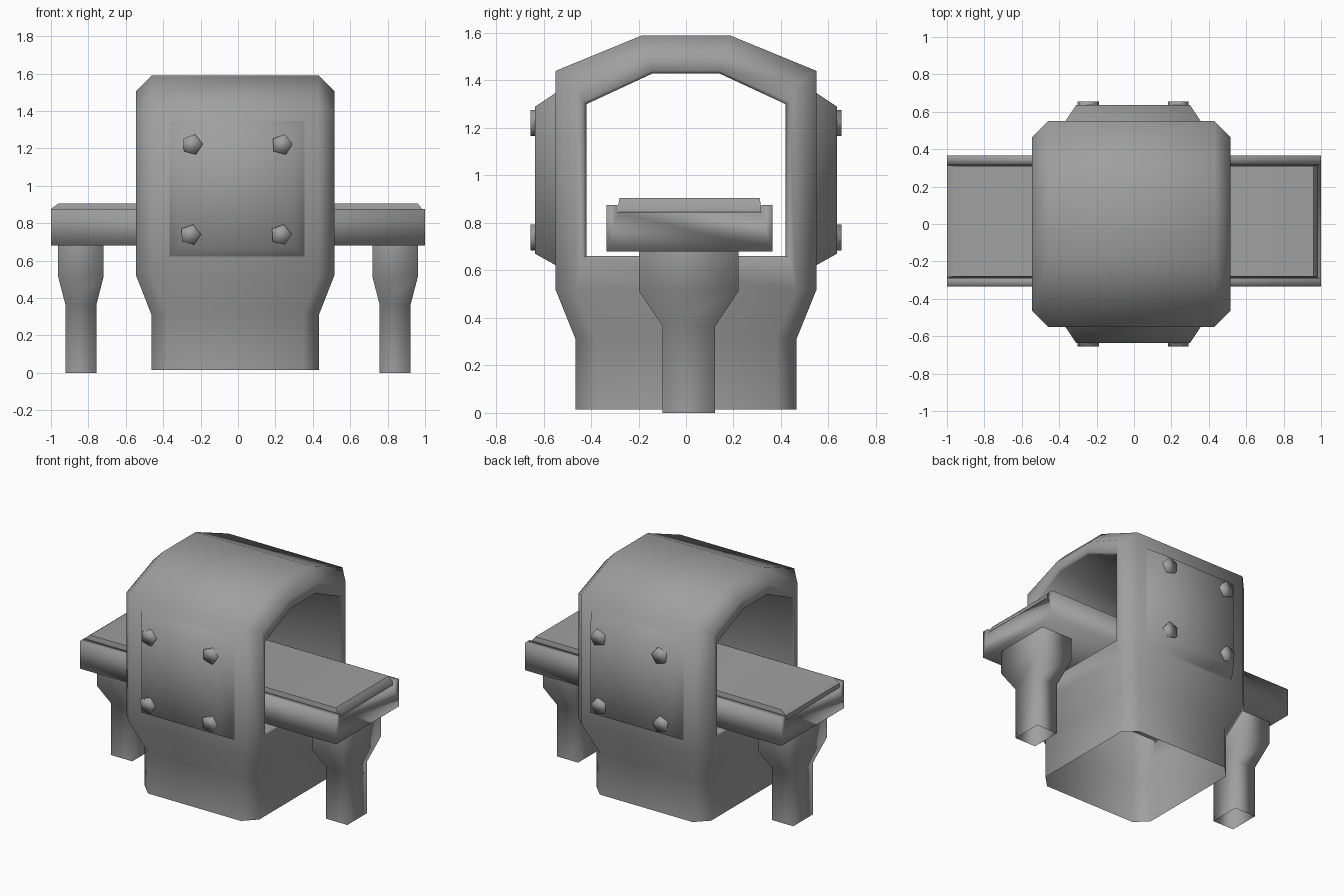
import bpy, bmesh, math

if "Cube" in bpy.data.objects:
    bpy.data.objects.remove(bpy.data.objects["Cube"], do_unlink=True)

GREY = (0.35, 0.35, 0.35, 1)
mat = bpy.data.materials.new("plain grey")
mat.use_nodes = True
mat.diffuse_color = GREY
mat.node_tree.nodes["Principled BSDF"].inputs["Base Color"].default_value = GREY


def finish(name, bm, angle=None):
    """Turn a bmesh into a smooth-shaded object; angle keeps sharper edges."""
    bmesh.ops.remove_doubles(bm, verts=bm.verts, dist=1e-5)
    bmesh.ops.recalc_face_normals(bm, faces=bm.faces)
    for f in bm.faces:
        f.smooth = True
    me = bpy.data.meshes.new(name)
    bm.to_mesh(me)
    bm.free()
    me.materials.append(mat)
    ob = bpy.data.objects.new(name, me)
    bpy.context.scene.collection.objects.link(ob)
    if angle:
        bpy.ops.object.select_all(action='DESELECT')
        ob.select_set(True)
        bpy.context.view_layer.objects.active = ob
        bpy.ops.object.shade_smooth_by_angle(angle=math.radians(angle))
    return ob


def mirrored(half):
    """Complete a (y, z) profile running from +y over the top to -y."""
    return half + [(-y, z) for y, z in reversed(half)]


def bridge(bm, a, b, closed=False):
    n = len(a)
    for i in range(n if closed else n - 1):
        j = (i + 1) % n
        bm.faces.new((a[i], a[j], b[j], b[i]))


def loft(name, rings, cap_start=False, cap_end=False, angle=None):
    bm = bmesh.new()
    vs = [[bm.verts.new(p) for p in r] for r in rings]
    for a, b in zip(vs, vs[1:]):
        bridge(bm, a, b, True)
    if cap_start:
        bm.faces.new(vs[0])
    if cap_end:
        bm.faces.new(vs[-1])
    return finish(name, bm, angle)


def rect(x0, x1, y0, y1, z):
    return [(x0, y0, z), (x1, y0, z), (x1, y1, z), (x0, y1, z)]


# Ring housing: chamfered outer band, end faces and tunnel, open underneath
CX = -0.015
half_x = [0.4475, 0.4475, 0.53, 0.53, 0.53]
half_x += half_x[::-1]
outer = mirrored([(.465, .015), (.465, .31), (.55, .52), (.55, 1.44), (.185, 1.59)])
inset = mirrored([(.38, .015), (.38, .31), (.465, .52), (.465, 1.39), (.165, 1.505)])
hole = mirrored([(.435, .65), (.435, 1.31), (.145, 1.44)])
hole_in = mirrored([(.42, .66), (.42, 1.30), (.14, 1.43)])

bm = bmesh.new()


def ring(pts, xs, side, back=0.0):
    return [bm.verts.new((CX + side * (x - back), y, z)) for (y, z), x in zip(pts, xs)]


bands, tunnels = [], []
for s in (-1, 1):
    band = ring(outer, half_x, s, 0.085)
    rim = ring(inset, half_x, s)
    edge = ring(hole, [0.53] * 6, s)
    tunnel = ring(hole_in, [0.53] * 6, s, 0.015)
    bridge(bm, band, rim)
    bridge(bm, rim[2:8], edge)
    bridge(bm, edge, tunnel, True)
    for k in (0, 1):
        bm.faces.new((rim[k], rim[k + 1], rim[8 - k], rim[9 - k]))
    bm.faces.new((rim[2], edge[0], edge[5], rim[7]))
    bands.append(band)
    tunnels.append(tunnel)
bridge(bm, *bands)
bridge(bm, *tunnels, closed=True)
finish("ring_housing", bm, 60)

# Service covers with five-sided bolts, on the front and the back
for s, side in ((-1, "front"), (1, "back")):
    base = [(-.37, s * .545, .62), (.36, s * .545, .62), (.36, s * .545, 1.35), (-.37, s * .545, 1.35)]
    face = [(-.31, s * .635, .67), (.30, s * .635, .67), (.30, s * .635, 1.29), (-.31, s * .635, 1.29)]
    loft(f"{side}_cover", [base, face], cap_end=True)
    for k, (bx, bz) in enumerate(((-.245, 1.22), (.235, 1.22), (-.255, .738), (.23, .738))):
        rings = []
        for y in (.60, .655):
            rings.append([(bx + .057 * math.cos(math.tau * i / 5 + .05), s * y,
                           bz + .057 * math.sin(math.tau * i / 5 + .05)) for i in range(5)])
        loft(f"{side}_bolt_{k + 1}", rings, cap_end=True)

# Table tray with raised side rails
tray = [(-.335, .68), (.365, .68), (.365, .875), (.318, .875),
        (.318, .845), (-.288, .845), (-.288, .875), (-.335, .875)]
loft("table_tray", [[(x, y, z) for y, z in tray] for x in (-1, 1)], True, True)

# Padded table top with sloping ends
loft("table_pad", [rect(-1, .985, -.285, .315, .842), rect(-1, .985, -.285, .315, .875),
                   rect(-.96, .96, -.28, .31, .906)], True, True, 50)

# Flared table legs, open underneath
for cx, side in ((-.84, "right"), (.84, "left")):
    spans = [(.083, .11, 0), (.083, .11, .365), (.122, .21, .515), (.122, .21, .685)]
    loft(f"{side}_leg", [rect(cx - a, cx + a, .012 - b, .012 + b, z) for a, b, z in spans])
